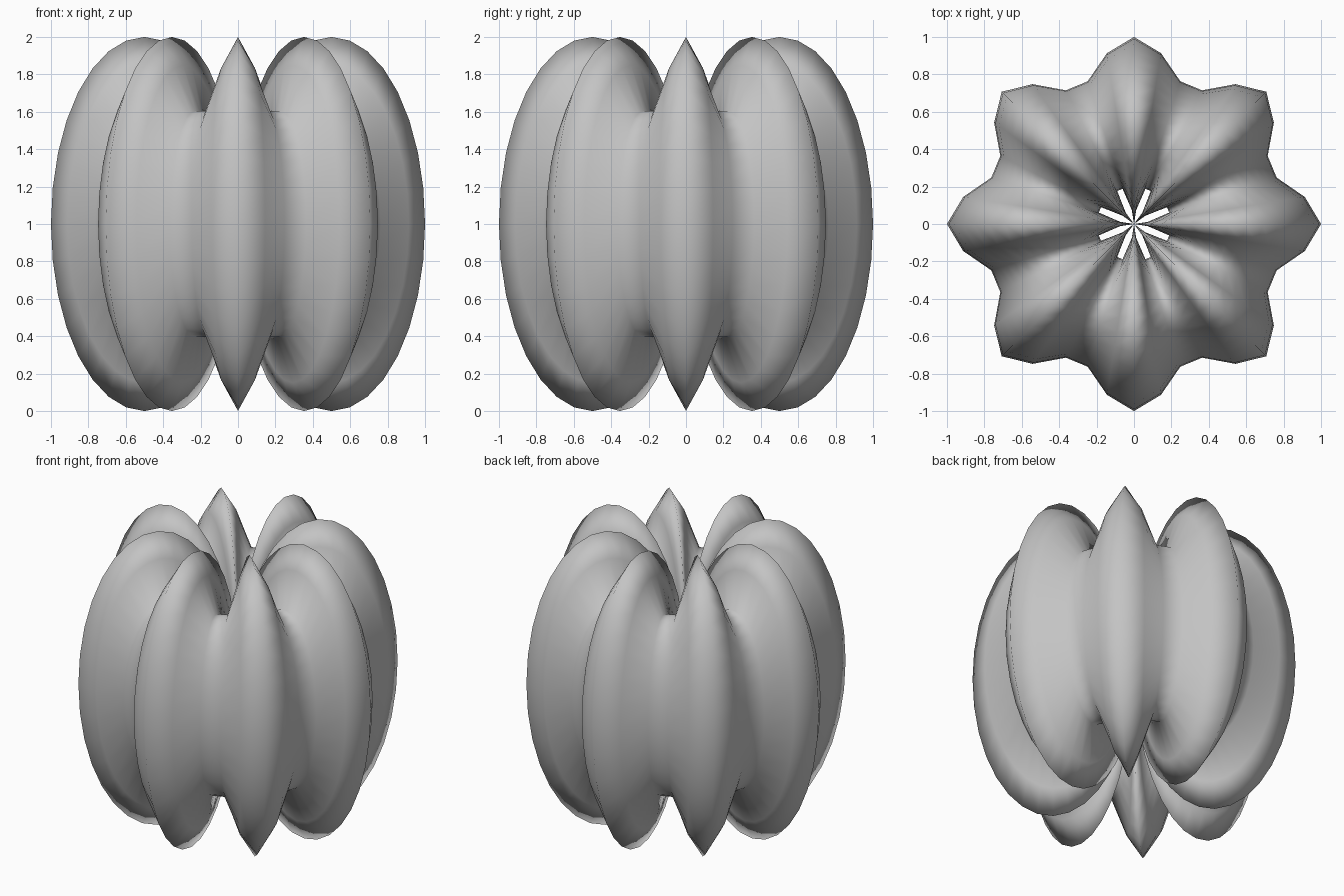
import bpy, bmesh, math

if "Cube" in bpy.data.objects:
    bpy.data.objects.remove(bpy.data.objects["Cube"])

AROUND, RING = 40, 32   # steps round the z axis, steps round the tube

grey = bpy.data.materials.new("plain_grey")
grey.diffuse_color = (0.55, 0.55, 0.55, 1)
grey.use_nodes = True
grey.node_tree.nodes["Principled BSDF"].inputs["Base Color"].default_value = grey.diffuse_color

# eight-lobed ring: an upright oval tube whose size swells and shrinks round the axis
bm = bmesh.new()
rows = []
for i in range(AROUND):
    a = 2 * math.pi * i / AROUND
    size = (1 + 0.28 * math.cos(8 * a)) / 1.28
    row = []
    for j in range(RING):
        p = 2 * math.pi * j / RING
        r = 0.5 + 0.5 * size * math.cos(p)
        row.append(bm.verts.new((r * math.cos(a), r * math.sin(a), 1 + size * math.sin(p))))
    rows.append(row)
for i in range(AROUND):
    n = (i + 1) % AROUND
    for j in range(RING):
        k = (j + 1) % RING
        f = bm.faces.new((rows[i][j], rows[n][j], rows[n][k], rows[i][k]))
        f.smooth = True

mesh = bpy.data.meshes.new("lobed_ring")
bm.to_mesh(mesh)
bm.free()
mesh.materials.append(grey)
ring = bpy.data.objects.new("lobed_ring", mesh)
bpy.context.collection.objects.link(ring)
